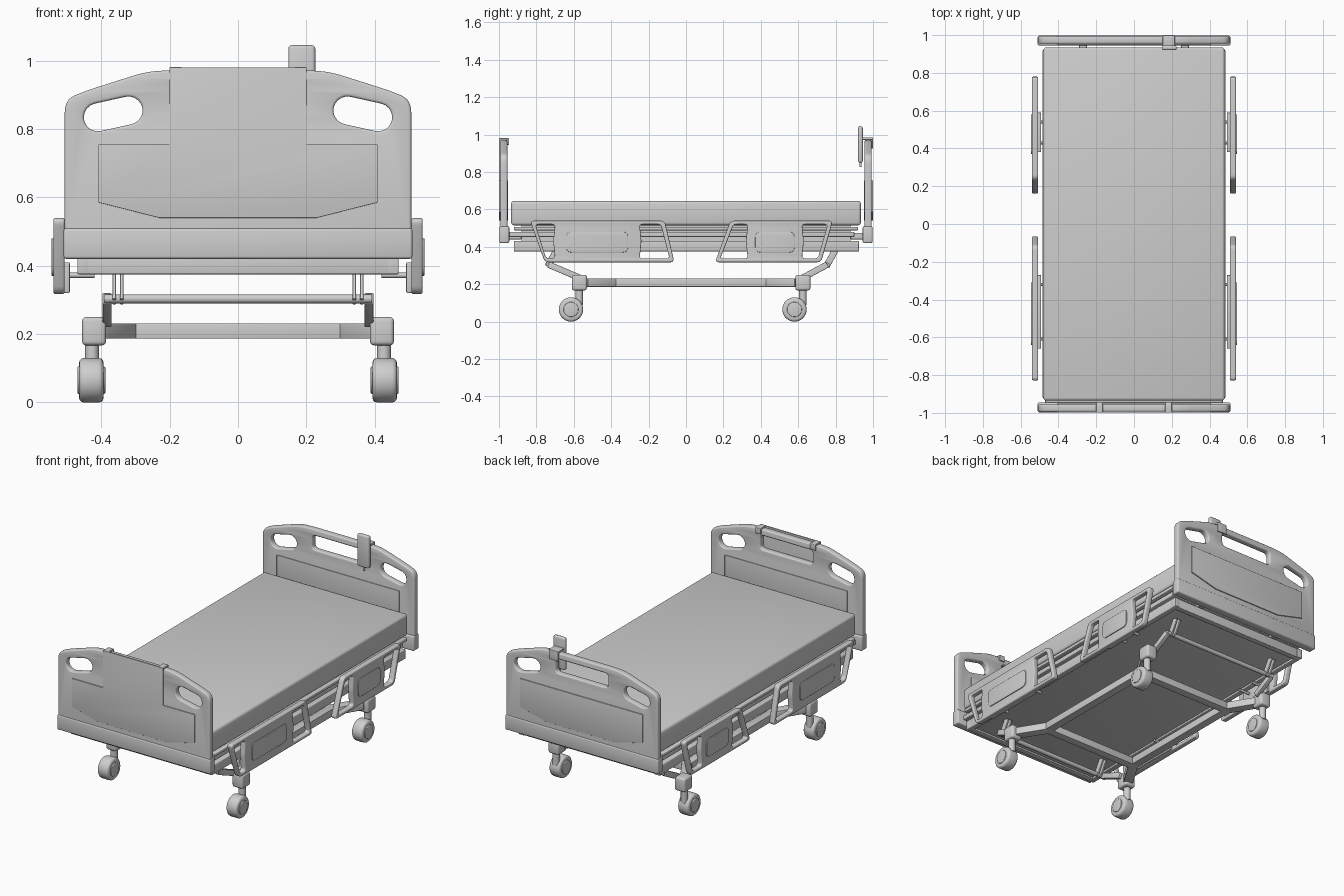
import bpy, bmesh, math
from mathutils import Vector, Matrix

if "Cube" in bpy.data.objects:
    bpy.data.objects.remove(bpy.data.objects["Cube"])

grey = bpy.data.materials.new("light_grey")
grey.diffuse_color = (0.62, 0.62, 0.62, 1)
grey.use_nodes = True
grey.node_tree.nodes["Principled BSDF"].inputs["Base Color"].default_value = grey.diffuse_color


def finish(name, bm, bevel=0.0, smooth=True):
    me = bpy.data.meshes.new(name)
    bmesh.ops.remove_doubles(bm, verts=bm.verts, dist=1e-5)
    bmesh.ops.recalc_face_normals(bm, faces=bm.faces)
    bm.to_mesh(me)
    bm.free()
    me.materials.clear()
    me.materials.append(grey)
    ob = bpy.data.objects.new(name, me)
    bpy.context.collection.objects.link(ob)
    bpy.ops.object.select_all(action='DESELECT')
    ob.select_set(True)
    bpy.context.view_layer.objects.active = ob
    if bevel:
        mod = ob.modifiers.new("edge", 'BEVEL')
        mod.width = bevel
        mod.segments = 3
        mod.limit_method = 'ANGLE'
        bpy.ops.object.modifier_apply(modifier=mod.name)
    if smooth:
        bpy.ops.object.shade_smooth_by_angle(angle=math.radians(35))
    return ob


def box(name, x, y, z, bevel=0.0):
    bm = bmesh.new()
    size = Matrix.Diagonal((x[1] - x[0], y[1] - y[0], z[1] - z[0], 1))
    mid = Matrix.Translation((sum(x) / 2, sum(y) / 2, sum(z) / 2))
    bmesh.ops.create_cube(bm, size=1, matrix=mid @ size)
    return finish(name, bm, bevel)


def beam(name, p, q, w, h, bevel=0.003):
    """Rectangular tube from p to q, w wide and h high."""
    p, q = Vector(p), Vector(q)
    d = (q - p).normalized()
    side = d.cross(Vector((0, 0, 1))).normalized()
    up = side.cross(d)
    rot = Matrix((side, d, up)).transposed().to_4x4()
    m = Matrix.Translation((p + q) / 2) @ rot @ Matrix.Diagonal((w, (q - p).length, h, 1))
    bm = bmesh.new()
    bmesh.ops.create_cube(bm, size=1, matrix=m)
    return finish(name, bm, bevel)


def rod(name, p, q, r, bevel=0.0, sides=32):
    p, q = Vector(p), Vector(q)
    m = Matrix.Translation((p + q) / 2) @ (q - p).to_track_quat('Z', 'Y').to_matrix().to_4x4()
    bm = bmesh.new()
    bmesh.ops.create_cone(bm, cap_ends=True, segments=sides, radius1=r, radius2=r,
                          depth=(q - p).length, matrix=m)
    return finish(name, bm, bevel)


def rounded(pts, r, n=6):
    """Replace every corner of a polygon with a short curve."""
    out = []
    for i, p in enumerate(pts):
        p, a, b = Vector(p), Vector(pts[i - 1]), Vector(pts[(i + 1) % len(pts)])
        ra, rb = min(r, (a - p).length * .49), min(r, (b - p).length * .49)
        s, e = p + (a - p).normalized() * ra, p + (b - p).normalized() * rb
        out += [s * (1 - t) ** 2 + p * 2 * t * (1 - t) + e * t * t for t in (k / n for k in range(n + 1))]
    return out


def capsule(a, b, r, n=10):
    a, b = Vector(a), Vector(b)
    ang = math.atan2(b.y - a.y, b.x - a.x)
    out = []
    for c, start in ((b, ang - math.pi / 2), (a, ang + math.pi / 2)):
        out += [c + Vector((math.cos(start + math.pi * k / n), math.sin(start + math.pi * k / n))) * r
                for k in range(n + 1)]
    return out


AXES = {'y': Matrix(((1, 0, 0, 0), (0, 0, -1, 0), (0, 1, 0, 0), (0, 0, 0, 1))),
        'x': Matrix(((0, 0, 1, 0), (1, 0, 0, 0), (0, 1, 0, 0), (0, 0, 0, 1)))}


def panel(name, loops, axis, lo, hi, bevel=0.0):
    """Filled outline with holes, extruded along an axis from lo to hi."""
    cu = bpy.data.curves.new(name, 'CURVE')
    cu.dimensions, cu.fill_mode = '2D', 'BOTH'
    cu.extrude = (hi - lo) / 2 - bevel
    cu.bevel_depth, cu.bevel_resolution, cu.offset = bevel, 2, -bevel
    for loop in loops:
        sp = cu.splines.new('POLY')
        sp.points.add(len(loop) - 1)
        for pt, co in zip(sp.points, loop):
            pt.co = (co[0], co[1], 0, 1)
        sp.use_cyclic_u = True
    tmp = bpy.data.objects.new("outline", cu)
    bpy.context.collection.objects.link(tmp)
    bpy.context.view_layer.update()
    me = bpy.data.meshes.new_from_object(tmp.evaluated_get(bpy.context.evaluated_depsgraph_get()))
    bm = bmesh.new()
    bm.from_mesh(me)
    bpy.data.objects.remove(tmp)
    mid = (lo + hi) / 2
    off = Vector((mid, 0, 0)) if axis == 'x' else Vector((0, mid, 0))
    bm.transform(Matrix.Translation(off) @ AXES[axis])
    return finish(name, bm)


def mirrored(half):
    return half + [(-x, z) for x, z in reversed(half)]


# Mattress and the layers of the bed frame
box("mattress", (-.48, .48), (-.935, .935), (.515, .645), .015)
box("mattress_deck", (-.485, .485), (-.92, .92), (.488, .507), .004)
box("lift_section", (-.47, .47), (-.95, .9), (.453, .48), .004)
box("frame_pan", (-.465, .465), (-.915, .92), (.385, .43), .003)
box("frame_core", (-.43, .43), (-.88, .88), (.42, .52))
for s in (-1, 1):
    box("frame_side_rail", sorted((s * .435, s * .47)), (-.92, .925), (.375, .432), .004)
    box("frame_end_rail", (-.47, .47), sorted((s * .885, s * .92)), (.375, .432), .004)
    for t in (-1, 1):
        box("board_mount", sorted((t * .25, t * .29)), sorted((s * .88, s * .96)), (.44, .475), .003)

# Head and foot boards
outline = rounded(mirrored([(.507, .46), (.507, .885), (.45, .91), (.27, .967), (.2, .972)]), .04)
slots = [capsule((s * .41, .834), (s * .32, .854), .041) for s in (-1, 1)]
slots.append(rounded([(-.175, .85), (.175, .85), (.175, .935), (-.175, .935)], .025))
low = [(.23, .54), (.408, .585), (.408, .755)]
for name, s in (("foot", -1), ("head", 1)):
    panel(name + "_board", [outline] + slots, 'y', *sorted((s * .955, s * .993)), .008)
    box(name + "_board_base", (-.51, .51), sorted((s * .945, s * .997)), (.42, .51), .008)
    trim = mirrored(low + [(.2, .755), (.2, .98)] if s < 0 else low)
    panel(name + "_board_outer_panel", [trim], 'y', *sorted((s * .99, s * .999)), .001)
    panel(name + "_board_inner_panel", [mirrored(low)], 'y', *sorted((s * .951, s * .957)), .001)

# Hooks holding the foot board plate
for s in (-1, 1):
    box("plate_hook", sorted((s * .165, s * .2)), (-.999, -.948), (.97, .981), .002)
    box("plate_hook_tip", sorted((s * .165, s * .2)), (-.954, -.946), (.945, .98), .002)

# Hand control hung on the head board
box("hand_control", (.147, .226), (.92, .945), (.85, 1.045), .01)
box("hand_control_hook", (.152, .216), (.94, 1.0), (.972, .985), .003)
box("hand_control_clip", (.152, .216), (.992, 1.0), (.925, .985), .003)
rod("hand_control_cord", (.187, .933, .826), (.187, .933, .86), .006, sides=12)

# Side guards: outline, end openings, raised panel and back block in (y, z)
guards = [
    ("front_guard", [(-.834, .54), (-.114, .54), (-.062, .317), (-.755, .317)],
     [[(-.805, .52), (-.7, .52), (-.71, .43), (-.7, .338), (-.748, .338)],
      [(-.248, .52), (-.135, .52), (-.088, .337), (-.248, .337), (-.238, .43)]],
     (-.64, -.31), (-.66, -.27)),
    ("rear_guard", [(.238, .54), (.785, .54), (.722, .317), (.155, .317)],
     [[(.255, .52), (.33, .52), (.32, .43), (.33, .337), (.183, .337)],
      [(.62, .52), (.757, .52), (.705, .338), (.62, .338), (.63, .43)]],
     (.37, .58), (.38, .59)),
]
for name, edge, holes, (a, b), back in guards:
    for s in (-1, 1):
        loops = [rounded(edge, .025)] + [rounded(h, .018) for h in holes]
        panel(name, loops, 'x', *sorted((s * .507, s * .54)), .006)
        plate = rounded([(a, .37), (b, .37), (b, .48), (a, .48)], .03)
        panel(name + "_raised_panel", [plate], 'x', *sorted((s * .538, s * .545)), .002)
        box(name + "_back_block", sorted((s * .492, s * .51)), back, (.32, .41), .004)
        for y in (back[0] + .05, back[1] - .05):
            rod(name + "_support", (s * .42, y, .372), (s * .51, y, .372), .008, sides=12)

# Lower chassis: a rectangle with arms running out to the casters
Z = .209
for s in (-1, 1):
    beam("chassis_side", (s * .315, -.385, Z), (s * .315, .455, Z), .05, .045)
for y in (-.385, .44):
    beam("chassis_cross", (-.335, y, Z), (.335, y, Z), .05, .045)

for wy, side in ((-.615, -1), (.58, 1)):
    by = wy + .045
    inner = -.385 if side < 0 else .44
    ry = -.735 if side < 0 else .755
    for s in (-1, 1):
        # Corner arm, caster socket and wheel
        beam("chassis_arm", (s * .315, inner, Z), (s * .41, by - side * .03, Z), .055, .045)
        box("caster_socket", sorted((s * .386, s * .456)), (by - .04, by + .04), (.167, .25), .012)
        rod("caster_stem", (s * .427, by, .09), (s * .427, by, .175), .02)
        rod("caster_wheel", (s * .393, wy, .065), (s * .465, wy, .065), .065, .014, 40)
        rod("caster_hub", (s * .388, wy, .065), (s * .47, wy, .065), .04, .004)
        # Lifting arm and lugs up to the bed frame
        beam("lift_arm", (s * .383, by, .235), (s * .383, ry, .305), .026, .034)
        for x in (.34, .362):
            beam("lift_lug", (s * x, ry - .005, .295), (s * x, ry + .045, .385), .01, .035, .002)
    rod("lift_cross_rod", (-.39, ry, .303), (.39, ry, .303), .013, sides=20)
